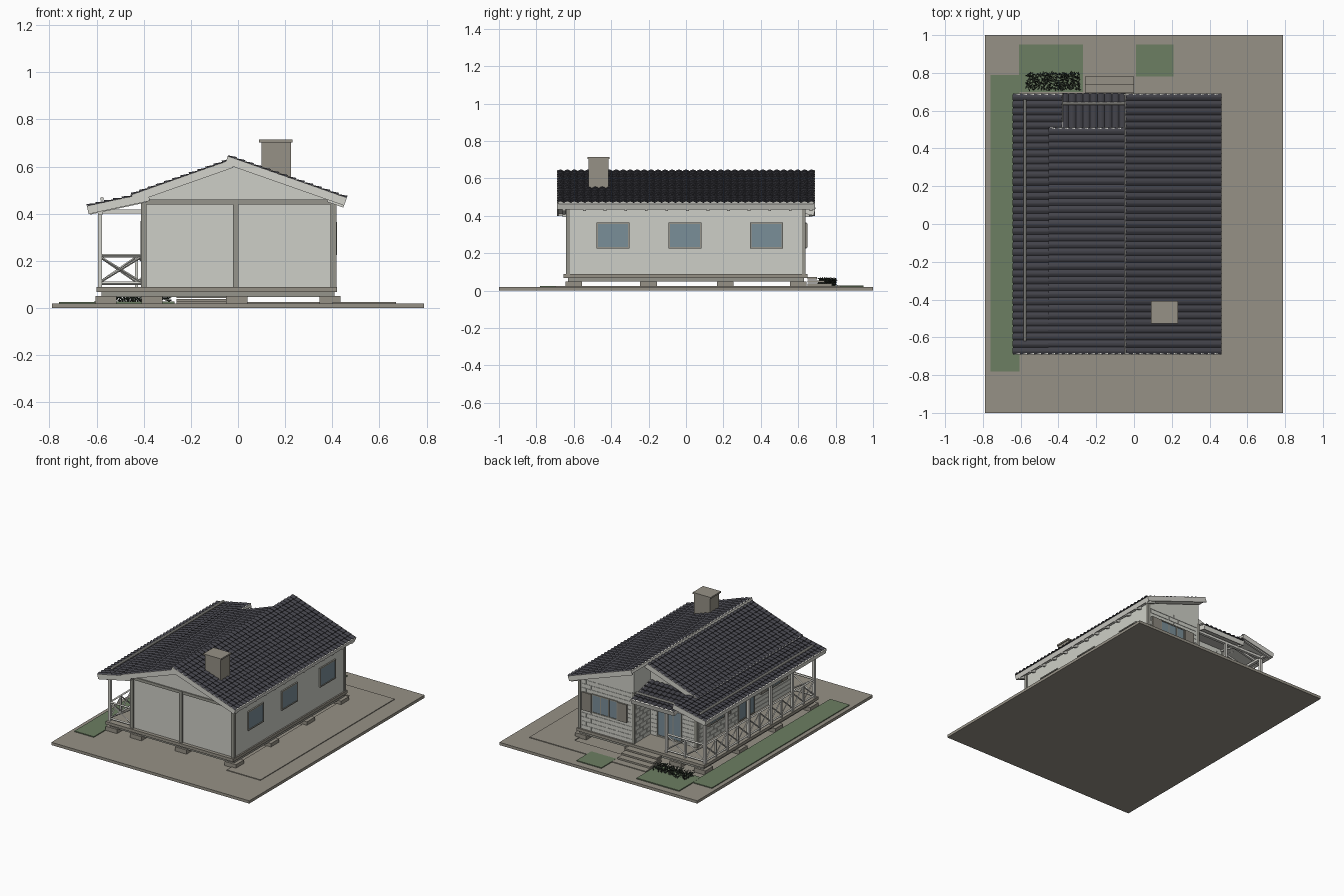
import bpy, bmesh, math, random
from mathutils import Vector as V

cube = bpy.data.objects.get("Cube")
if cube:
    bpy.data.objects.remove(cube)
random.seed(4)


def material(name, rgb):
    lin = [((c / 255 + 0.055) / 1.055) ** 2.4 for c in rgb] + [1]
    m = bpy.data.materials.new(name)
    m.use_nodes = True
    m.diffuse_color = lin
    bsdf = m.node_tree.nodes["Principled BSDF"]
    bsdf.inputs["Base Color"].default_value = lin
    bsdf.inputs["Roughness"].default_value = 0.8
    return m


STONE = material("paving stone", (150, 145, 134))
GRASS = material("grass", (108, 126, 98))
WALL = material("pale wall", (206, 207, 199))
TIMBER = material("grey timber", (150, 149, 140))
TRIM = material("light trim", (212, 211, 204))
TILE = material("dark roof tile", (66, 66, 73))
GLASS = material("blue grey glass", (122, 142, 152))
SHUTTER = material("shutter", (140, 136, 126))
LEAF = material("dark leaf", (52, 60, 50))


def finish(name, bm, mat):
    bmesh.ops.recalc_face_normals(bm, faces=bm.faces)
    me = bpy.data.meshes.new(name)
    bm.to_mesh(me)
    bm.free()
    me.materials.append(mat)
    ob = bpy.data.objects.new(name, me)
    bpy.context.collection.objects.link(ob)
    return ob


def hexa(bm, bottom, top):
    b = [bm.verts.new(p) for p in bottom]
    t = [bm.verts.new(p) for p in top]
    n = len(b)
    bm.faces.new(b)
    bm.faces.new(t)
    for i in range(n):
        bm.faces.new((b[i], b[(i + 1) % n], t[(i + 1) % n], t[i]))


def add_box(bm, x0, x1, y0, y1, z0, z1):
    ring = [(x0, y0), (x1, y0), (x1, y1), (x0, y1)]
    hexa(bm, [(x, y, z0) for x, y in ring], [(x, y, z1) for x, y in ring])


def box(name, mat, *dims):
    bm = bmesh.new()
    add_box(bm, *dims)
    return finish(name, bm, mat)


def prism(name, mat, outline, y0, y1):
    bm = bmesh.new()
    hexa(bm, [(x, y0, z) for x, z in outline], [(x, y1, z) for x, z in outline])
    return finish(name, bm, mat)


def beam(name, mat, p, q, r, sides=4):
    p, q = V(p), V(q)
    bm = bmesh.new()
    bmesh.ops.create_cone(bm, cap_ends=True, segments=sides, radius1=r, radius2=r, depth=(q - p).length)
    bmesh.ops.rotate(bm, verts=bm.verts, matrix=V((0, 0, 1)).rotation_difference(q - p).to_matrix())
    bmesh.ops.translate(bm, verts=bm.verts, vec=(p + q) / 2)
    return finish(name, bm, mat)


# Sloped board between a top and bottom point, widened along a vector
def slab(name, mat, top, low, along, t0, t1):
    top, low, along = V(top), V(low), V(along)
    n = along.cross(low - top).normalized()
    n = n if n.z > 0 else -n
    ring = [top, low, low + along, top + along]
    bm = bmesh.new()
    hexa(bm, [p + n * t0 for p in ring], [p + n * t1 for p in ring])
    return finish(name, bm, mat)


# Tiled roof plane: rounded ribs down the slope, stepped courses across it
def tiled_roof(name, top, low, along, courses):
    top, low, along = V(top), V(low), V(along)
    down = low - top
    n = along.cross(down).normalized()
    n = n if n.z > 0 else -n
    ribs = round(along.length / 0.037)
    rows = []
    for k in range(courses):
        rows += [(k / courses, 0), ((k + 1) / courses, 0.006)]
    bm = bmesh.new()
    grid = []
    for t, lift in rows:
        row = []
        for i in range(ribs * 6 + 1):
            h = lift + 0.008 * abs(math.sin(math.pi * i / 6))
            row.append(bm.verts.new(top + down * t + along * (i / (ribs * 6)) + n * h))
        grid.append(row)
    for a, b in zip(grid, grid[1:]):
        for i in range(len(a) - 1):
            bm.faces.new((a[i], a[i + 1], b[i + 1], b[i]))
    finish(name + "_tiles", bm, TILE)
    slab(name + "_deck", TRIM, top, low, along, -0.02, -0.001)
    edge = along.normalized() * 0.008
    for tag, start in (("a", top), ("b", top + along - edge)):
        slab(name + "_barge_" + tag, TRIM, start, start + down, edge, -0.03, 0.005)
    slab(name + "_fascia", TRIM, low - down.normalized() * 0.008, low, along, -0.03, 0.001)


# Ground, paving and lawns
box("ground_slab", STONE, -0.79, 0.79, -1, 1, 0, 0.02)
box("side_paving", STONE, 0.4, 0.67, -0.7, 0.83, 0.02, 0.025)
box("back_paving", STONE, -0.26, 0.4, 0.7, 0.83, 0.02, 0.025)
box("side_lawn", GRASS, -0.76, -0.605, -0.78, 0.79, 0.02, 0.026)
box("corner_lawn", GRASS, -0.61, -0.27, 0.7, 0.95, 0.02, 0.027)
box("small_lawn", GRASS, 0.01, 0.21, 0.78, 0.95, 0.02, 0.026)

# Piers, floor beams and floor
for x in (-0.56, -0.365, -0.005, 0.39):
    for y in (-0.6, -0.2, 0.21, 0.6):
        box("pier", STONE, x - 0.045, x + 0.045, y - 0.045, y + 0.045, 0.02, 0.05)
    box("floor_beam", TIMBER, x - 0.02, x + 0.02, -0.63, 0.63, 0.048, 0.07)
for y in (-0.61, 0.61):
    box("cross_beam", TIMBER, -0.58, 0.41, y - 0.02, y + 0.02, 0.046, 0.069)
box("floor_deck", STONE, -0.6, 0.42, -0.655, 0.65, 0.069, 0.09)
for i, z in enumerate((0.072, 0.055, 0.038)):
    box("entry_step", STONE, -0.26, 0, 0.65, 0.7 + i * 0.04, z - 0.012, z)

# Walls: the back left quarter is set in for the porch
prism("main_walls", WALL, [(-0.4, 0.09), (0.41, 0.09), (0.41, 0.455), (-0.02, 0.603), (-0.4, 0.467)], -0.63, 0.45)
prism("back_room_walls", WALL, [(-0.03, 0.09), (0.41, 0.09), (0.41, 0.455), (-0.03, 0.606)], 0.44, 0.635)
for x in (-0.4, -0.01, 0.405):
    box("front_frame_post", TIMBER, x - 0.012, x + 0.012, -0.642, -0.62, 0.09, 0.46)
box("front_frame_beam", TIMBER, -0.41, 0.415, -0.638, -0.62, 0.44, 0.46)
for x in (-0.025, 0.405):
    box("back_corner_post", TIMBER, x - 0.01, x + 0.01, 0.62, 0.64, 0.09, 0.455)
box("porch_corner_post", TIMBER, -0.406, -0.385, 0.435, 0.456, 0.09, 0.46)


# Plate on a wall given as (axis, position, outward sign)
def wall_box(bm, wall, u0, u1, z0, z1, depth):
    axis, pos, sign = wall
    a, b = sorted((pos - sign * 0.005, pos + sign * depth))
    if axis == "x":
        add_box(bm, a, b, u0, u1, z0, z1)
    else:
        add_box(bm, u0, u1, a, b, z0, z1)


def opening(name, wall, u0, u1, z0, z1, panes=2, shutter=0):
    bm = bmesh.new()
    wall_box(bm, wall, u0, u1, z0, z1, 0.006)
    finish(name + "_glass", bm, GLASS)
    bm = bmesh.new()
    for i in range(panes + 1):
        u = u0 + (u1 - u0) * i / panes
        wall_box(bm, wall, u - 0.004, u + 0.004, z0, z1, 0.009)
    for z in (z0, z1):
        wall_box(bm, wall, u0 - 0.004, u1 + 0.004, z - 0.004, z + 0.004, 0.01)
    finish(name + "_frame", bm, TIMBER)
    if shutter:
        bm = bmesh.new()
        wall_box(bm, wall, u0 - shutter, u0 - 0.006, z0, z1, 0.014)
        wall_box(bm, wall, u1 + 0.006, u1 + shutter, z0, z1, 0.014)
        finish(name + "_shutters", bm, SHUTTER)


# Staggered cladding boards
def cladding(name, wall, u0, u1, z0, z1):
    bm = bmesh.new()
    rows = round((z1 - z0) / 0.03)
    for r in range(rows):
        z = z0 + r * 0.03
        u = u0 - (r % 2) * 0.04
        while u < u1:
            wall_box(bm, wall, max(u, u0), min(u + 0.077, u1), z, z + 0.027, 0.003)
            u += 0.08
    finish(name, bm, WALL)


EAST, BACK = ("x", 0.41, 1), ("y", 0.635, 1)
PORCH, RECESS, RETURN = ("x", -0.4, -1), ("y", 0.45, 1), ("x", -0.03, -1)
for y in (-0.39, -0.005, 0.43):
    opening("side_window", EAST, y - 0.085, y + 0.085, 0.23, 0.36, 1)
opening("back_window", BACK, 0.1, 0.3, 0.23, 0.36, 3, 0.08)
opening("entry_door", RECESS, -0.28, -0.09, 0.1, 0.35, 3)
opening("porch_window", PORCH, 0.15, 0.31, 0.2, 0.37, 2, 0.07)
opening("porch_door", PORCH, -0.2, -0.02, 0.1, 0.37, 2)
opening("porch_window", PORCH, -0.5, -0.34, 0.2, 0.37, 2, 0.07)
cladding("back_cladding", BACK, -0.01, 0.39, 0.09, 0.45)
cladding("recess_cladding", RECESS, -0.38, -0.04, 0.09, 0.45)
cladding("return_cladding", RETURN, 0.455, 0.615, 0.09, 0.45)
cladding("porch_cladding", PORCH, -0.62, 0.43, 0.09, 0.45)

# Roof planes
tiled_roof("right_roof", (-0.045, -0.69, 0.64), (0.46, -0.69, 0.463), (0, 1.38, 0), 14)
tiled_roof("left_roof", (-0.03, -0.69, 0.624), (-0.45, -0.69, 0.476), (0, 1.2, 0), 12)
tiled_roof("porch_roof", (-0.38, -0.69, 0.484), (-0.64, -0.69, 0.428), (0, 1.38, 0), 7)
tiled_roof("entry_roof", (-0.385, 0.46, 0.485), (-0.385, 0.69, 0.43), (0.345, 0, 0), 6)

# Rafters and eaves beams
for i in range(13):
    y = -0.66 + i * 0.11
    slab("eaves_rafter", TRIM, (0.38, y, 0.46), (0.45, y, 0.436), (0, 0.015, 0), -0.01, 0.008)
    slab("porch_rafter", TRIM, (-0.39, y, 0.46), (-0.63, y, 0.408), (0, 0.015, 0), -0.012, 0.004)
box("porch_eaves_beam", TRIM, -0.595, -0.575, -0.66, 0.66, 0.395, 0.412)
box("entry_eaves_beam", TRIM, -0.59, -0.03, 0.61, 0.63, 0.4, 0.418)

# Snow guard pipes
beam("porch_snow_guard", TRIM, (-0.577, -0.62, 0.463), (-0.577, 0.66, 0.463), 0.008, 8)
beam("entry_snow_guard", TRIM, (-0.375, 0.637, 0.465), (-0.05, 0.637, 0.465), 0.008, 8)

# Chimney
box("chimney", STONE, 0.1, 0.225, -0.52, -0.415, 0.54, 0.703)
box("chimney_cap", STONE, 0.09, 0.232, -0.527, -0.408, 0.703, 0.714)


# Porch posts and cross-braced railings
def railing(p, q):
    (x0, y0), (x1, y1) = p, q
    for z in (0.105, 0.222):
        beam("rail", TRIM, (x0, y0, z), (x1, y1, z), 0.007)
    for za, zb in ((0.11, 0.217), (0.217, 0.11)):
        beam("rail_brace", TRIM, (x0, y0, za), (x1, y1, zb), 0.005)


def post(x, y):
    box("porch_post", TRIM, x - 0.009, x + 0.009, y - 0.009, y + 0.009, 0.09, 0.41)


stops = [-0.625 + i * 0.249 for i in range(6)]
for y in stops:
    post(-0.585, y)
for a, b in zip(stops, stops[1:]):
    mid = (a + b) / 2
    railing((-0.585, a), (-0.585, mid))
    railing((-0.585, mid), (-0.585, b))
    box("rail_post", TRIM, -0.591, -0.579, mid - 0.006, mid + 0.006, 0.09, 0.222)
railing((-0.585, -0.625), (-0.41, -0.625))
post(-0.28, 0.62)
railing((-0.585, 0.62), (-0.43, 0.62))
railing((-0.43, 0.62), (-0.28, 0.62))
box("rail_post", TRIM, -0.436, -0.424, 0.614, 0.626, 0.09, 0.222)

# Shrubs: clumps of small leaves
bm = bmesh.new()
for i in range(420):
    c = V((random.uniform(-0.57, -0.29), random.uniform(0.71, 0.8), random.uniform(0.03, 0.065)))
    d = V([random.uniform(-1, 1) for _ in range(3)]).normalized()
    s = d.orthogonal().normalized() * 0.004
    bm.faces.new([bm.verts.new(p) for p in (c - d * 0.012, c + s, c + d * 0.012, c - s)])
finish("shrubs", bm, LEAF)
